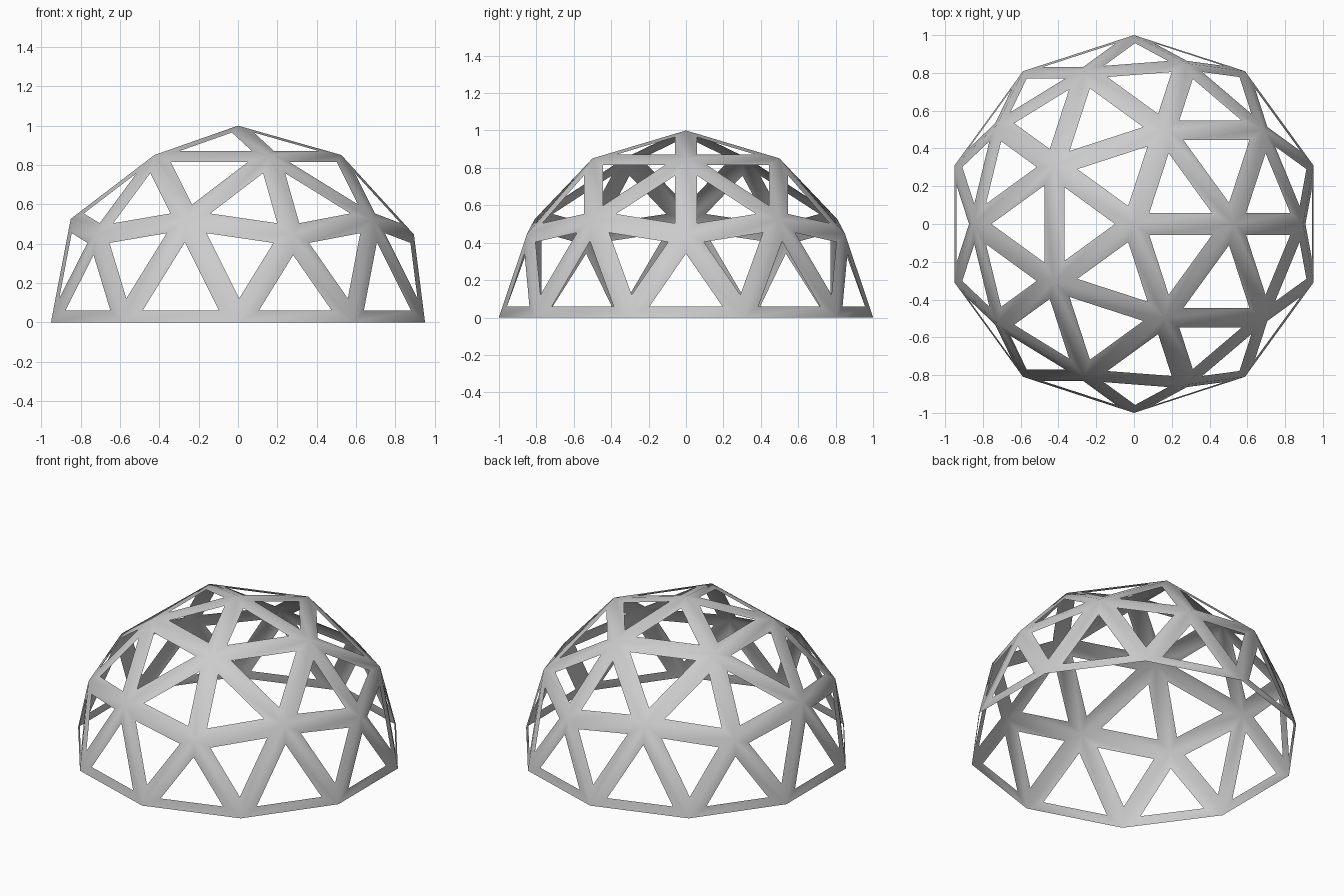
import bpy, bmesh

if "Cube" in bpy.data.objects:
    bpy.data.objects.remove(bpy.data.objects["Cube"])

STRUT = 0.06  # strut width inside each triangle

# Two-frequency geodesic sphere, cut to its upper half
bm = bmesh.new()
bmesh.ops.create_icosphere(bm, subdivisions=2, radius=1.0)
lower = [v for v in bm.verts if v.co.z < -0.01]
bmesh.ops.delete(bm, geom=lower, context='VERTS')

# Open a triangular window in every panel, leaving flat struts
panels = bm.faces[:]
bmesh.ops.inset_individual(bm, faces=panels, thickness=STRUT, use_even_offset=True)
bmesh.ops.delete(bm, geom=panels, context='FACES_ONLY')

mesh = bpy.data.meshes.new("dome_frame")
bm.to_mesh(mesh)
bm.free()
dome = bpy.data.objects.new("dome_frame", mesh)
bpy.context.collection.objects.link(dome)

# Soft shading across the shallow strut creases
bpy.context.view_layer.objects.active = dome
dome.select_set(True)
bpy.ops.object.shade_smooth_by_angle()
